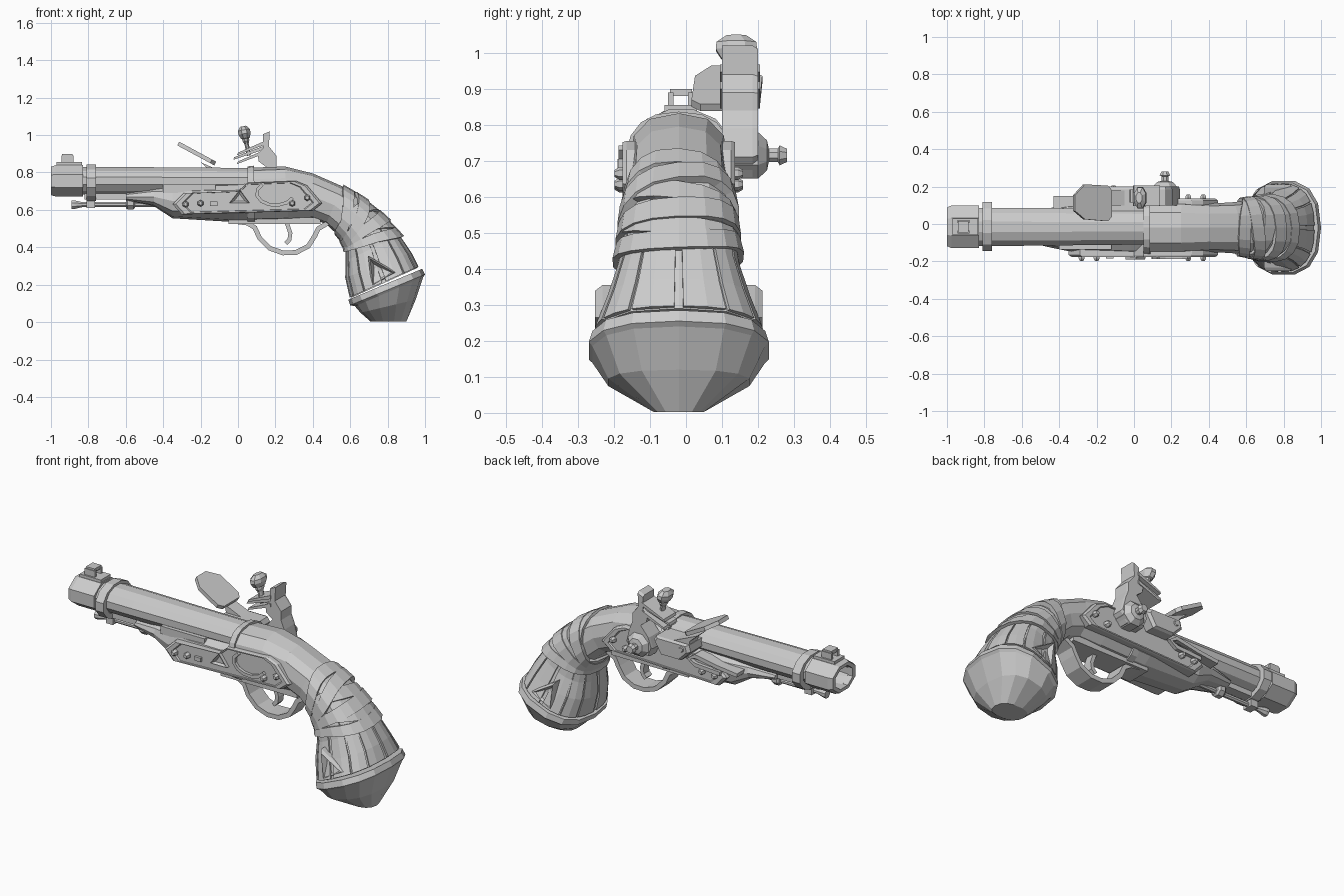
import bpy, bmesh
from math import sin, cos, pi, copysign
from mathutils import Vector

if "Cube" in bpy.data.objects:
    bpy.data.objects.remove(bpy.data.objects["Cube"])

CY = -0.02  # centre plane of the stock


def mesh(name, verts, faces):
    bm = bmesh.new()
    vs = [bm.verts.new(v) for v in verts]
    for f in faces:
        bm.faces.new([vs[i] for i in f])
    bmesh.ops.recalc_face_normals(bm, faces=bm.faces)
    me = bpy.data.meshes.new(name)
    bm.to_mesh(me)
    bm.free()
    ob = bpy.data.objects.new(name, me)
    bpy.context.collection.objects.link(ob)
    return ob


def loft(name, rings, loop=False):
    n, m = len(rings[0]), len(rings)
    faces = []
    for r in range(m if loop else m - 1):
        for i in range(n):
            j, q = (i + 1) % n, (r + 1) % m
            faces.append((r*n + i, r*n + j, q*n + j, q*n + i))
    if not loop:
        faces += [tuple(range(n)), tuple(range((m - 1)*n, m*n))]
    return mesh(name, [p for r in rings for p in r], faces)


def prism(name, pts, layers):
    """xz outline stacked along y; layers = (y, scale about centroid)"""
    cx = sum(p[0] for p in pts) / len(pts)
    cz = sum(p[1] for p in pts) / len(pts)
    return loft(name, [[(cx + (x - cx)*s, y, cz + (z - cz)*s) for x, z in pts] for y, s in layers])


def both_sides(name, pts, layers):
    prism(name + "_near", pts, layers)
    prism(name + "_far", pts, [(2*CY - y, s) for y, s in layers])


def box(name, x0, x1, y0, y1, z0, z1):
    return prism(name, [(x0, z0), (x1, z0), (x1, z1), (x0, z1)], [(y0, 1), (y1, 1)])


def turned(name, prof, origin, d, n=8, squash=1.0, loop=False):
    """profile of (distance, radius) turned about direction d; squash flattens one way"""
    d, o = Vector(d).normalized(), Vector(origin)
    u = Vector((0, 1, 0)) if abs(d.y) < .9 else Vector((1, 0, 0))
    v = d.cross(u)
    ang = [2*pi*(i + .5)/n for i in range(n)]
    return loft(name, [[o + d*a + u*r*cos(t) + v*r*squash*sin(t) for t in ang] for a, r in prof], loop)


def ribbon(name, path, th, y0, y1):
    rings = []
    for i, p in enumerate(path):
        a, b = Vector(path[max(i - 1, 0)]), Vector(path[min(i + 1, len(path) - 1)])
        t = (b - a).normalized() * th / 2
        x, z = p
        rings.append([(x - t.y, y0, z + t.x), (x - t.y, y1, z + t.x),
                      (x + t.y, y1, z - t.x), (x + t.y, y0, z - t.x)])
    return loft(name, rings)


# stations: top x, top z, bottom x, bottom z, half width
GRIP = [(.05, .825, .05, .535, .14), (.25, .832, .27, .54, .14), (.40, .795, .40, .55, .13),
        (.56, .725, .47, .525, .135), (.67, .655, .545, .455, .145), (.78, .56, .58, .40, .15),
        (.86, .46, .58, .33, .165), (.92, .37, .58, .24, .195), (.96, .29, .605, .13, .23)]
FORE = [(-.6, .69, -.6, .65, .07), (-.45, .72, -.45, .62, .105), (-.35, .74, -.35, .555, .125),
        (-.02, .75, -.02, .535, .14), (.06, .76, .06, .535, .14)]
CAP = [(.985, .285, .59, .12, .245), (1.0, .255, .60, .09, .255), (.99, .24, .625, .085, .245),
       (.95, .12, .655, .05, .20), (.90, .002, .71, .002, .07)]


def P(tab, t, th, s=1.0, k=.8):
    t = min(max(t, 0), len(tab) - 1.0001)
    i = int(t)
    tx, tz, bx, bz, w = [a + (b - a)*(t - i) for a, b in zip(tab[i], tab[i + 1])]
    c, q = [copysign(abs(f)**k, f)*s for f in (cos(th), sin(th))]
    return ((tx + bx)/2 + (tx - bx)/2*c, CY + w*q, (tz + bz)/2 + (tz - bz)/2*c)


def body(name, tab, n=12):
    loft(name, [[P(tab, t, 2*pi*i/n) for i in range(n)] for t in range(len(tab))])


# stock, grip and pommel cap
body("rear_stock_and_grip", GRIP)
body("fore_stock", FORE)
body("pommel_cap", CAP, 14)


def band(name, top, bottom, width, s, side=0.0, n=18):
    rings = []
    for i in range(n):
        a = 2*pi*i/n
        t = (top + bottom)/2 + (top - bottom)/2*cos(a) + side*sin(a)
        rings.append([P(GRIP, t, a, .94), P(GRIP, t, a, s), P(GRIP, t + width, a, s + .02),
                      P(GRIP, t + width, a, .94)])
    loft(name, rings, True)


# breech strap and cloth wraps
band("breech_strap", 0, 0, .18, 1.05)
for i, w in enumerate([(3.0, 4.1, .55, 1.10, .1), (3.6, 4.2, .55, 1.14, -.25), (4.2, 3.7, .5, 1.09, .25),
                       (4.7, 4.4, .55, 1.14, -.1), (5.2, 4.3, .5, 1.10, .2), (5.6, 4.7, .5, 1.13, -.1)]):
    band("grip_wrap_%d" % (i + 1), *w)

# wooden slats on the lower grip
for i in range(12):
    a = [2*pi*(i + f)/12 for f in (.05, .5, .95)]
    loft("grip_slat_%d" % (i + 1), [[P(GRIP, t, b, .9) for b in a] + [P(GRIP, t, b, 1.04) for b in a[::-1]]
                                    for t in (5.0, 6, 7, 7.95)])

# raised triangle ornaments on both grip sides
both_sides("grip_triangle", [(.695, .355), (.85, .265), (.715, .185)],
           [(-.15, 1), (-.232, 1), (-.252, .82), (-.225, .5)])

# barrel with open bore, muzzle block and ring
BO = (0, -.015, .755)
turned("barrel", [(-.97, .085), (-.97, .105), (-.6, .105), (.06, .098), (.06, .05), (-.8, .085)],
       BO, (1, 0, 0), 12, .73, True)
turned("muzzle", [(-1, .085), (-1, .112), (-.975, .124), (-.83, .124), (-.83, .09)], BO, (1, 0, 0), 8, .73, True)
turned("barrel_ring", [(-.81, .1), (-.81, .136), (-.76, .136), (-.76, .1)], (0, -.013, .745), (1, 0, 0), 12, .74, True)

# front sight
box("sight_base", -.97, -.835, -.06, .03, .82, .855)
for y in (-.05, .006):
    box("sight_post", -.945, -.88, y, y + .015, .85, .89)
box("sight_top", -.94, -.885, -.045, .016, .88, .9)

# ramrod with holders
turned("ramrod", [(-.89, .025), (-.875, .025), (-.83, .014), (-.35, .014)], (0, CY, .628), (1, 0, 0), 8)
turned("ramrod_collar", [(-.6, .03), (-.59, .038), (-.56, .038), (-.55, .028)], (0, CY, .637), (1, 0, 0), 8)
box("under_barrel_rib", -.82, -.45, CY - .04, CY + .04, .655, .70)
box("ramrod_front_loop", -.81, -.765, CY - .03, CY + .03, .61, .67)

# side plates with inner raised panel and rivets
PLATE = [(-.35, .63), (-.29, .69), (0, .70), (.05, .745), (.31, .755), (.37, .73), (.45, .635), (.40, .595), (-.30, .575)]
both_sides("side_plate", PLATE, [(-.08, 1), (-.165, 1), (-.176, .96), (-.176, .88), (-.17, .86)])
for x, z in ((-.28, .63), (-.2, .635), (.29, .635), (.37, .665)):
    for s in (-1, 1):
        turned("plate_rivet", [(.1, .018), (.165, .018), (.178, .01)], (x, CY, z), (0, s, 0), 6)
prism("plate_triangle", [(-.05, .635), (.065, .635), (.01, .71)], [(-.15, 1), (-.19, .9), (-.178, .5)])
arc = [(.2 + .1*cos(a), .69 + .065*sin(a)) for a in [pi*(.75 + i*.16) for i in range(8)]]
ribbon("plate_crescent", arc, .018, -.187, -.15)
box("plate_bar", -.15, -.11, -.185, -.15, .622, .645)
box("stock_rail", -.40, -.12, -.135, -.08, .69, .735)

# trigger guard and trigger
ribbon("trigger_guard", [(-.03, .54), (.05, .53), (.09, .505), (.115, .45), (.17, .395), (.24, .37), (.31, .372),
                         (.375, .405), (.41, .46), (.43, .5), (.48, .53)], .026, CY - .055, CY + .055)
ribbon("trigger", [(.24, .56), (.265, .52), (.28, .475), (.275, .44), (.255, .42)], .022, CY - .025, CY + .025)
box("trigger_plate", -.05, .44, CY - .07, CY + .07, .525, .56)

# hammer: curved arm, pivot, jaws, flint and ball screw
prism("hammer_arm", [(.10, .66), (.2, .655), (.245, .71), (.225, .79), (.205, .84), (.205, .89), (.165, .94), (.17, 1.02),
                     (.135, 1.005), (.135, .93), (.105, .90), (.11, .86), (.15, .83), (.10, .77), (.08, .71)],
      [(.10, 1), (.115, 1), (.185, 1), (.20, .95)])
turned("hammer_pivot", [(.1, .07), (.2, .07), (.225, .045), (.23, .02), (.255, .02), (.26, .03), (.28, .02)],
       (.165, 0, .715), (0, 1, 0), 8)
for nm, z in (("lower_jaw", .845), ("flint", .868), ("upper_jaw", .892)):
    k = .02 if nm == "flint" else 0
    prism(nm, [(-.005 - k, z), (.14, z + .055), (.14, z + .075), (.0 - k, z + .014)], [(.095 + k, 1), (.205 - k, 1)])
turned("jaw_screw", [(-.12, .02), (-.055, .022), (-.04, .034), (-.028, .034), (-.025, .045), (0, .062), (.02, .06), (.04, .03)],
       (.035, .14, 1.008), (-.2, 0, 1), 8, .58)

# frizzen leaf, foot, pan and spring
leaf = [(0, .07), (0, .155), (.06, .212), (.2, .205), (.225, .18), (.225, .04), (.2, .015), (.06, .025)]
o, d, nrm = Vector((-.325, 0, .945)), Vector((.88, 0, -.475)), Vector((.475, 0, .88))
loft("frizzen", [[o + d*s + nrm*h + Vector((0, y, 0)) for s, y in leaf] for h in (0, .022)])
prism("frizzen_foot", [(-.2, .855), (-.12, .82), (-.05, .79), (-.06, .74), (-.14, .74), (-.15, .81)], [(.10, 1), (.18, 1)])
prism("flash_pan", [(-.15, .79), (.06, .79), (.075, .765), (.03, .69), (-.10, .69), (-.16, .75)],
      [(.07, 1), (.185, 1), (.20, .85)])
ribbon("frizzen_spring", [(-.43, .675), (-.30, .69), (-.16, .715), (-.12, .69), (-.16, .665), (-.32, .655)], .022, .08, .15)
turned("frizzen_screw", [(.1, .02), (.195, .02), (.205, .012)], (-.11, 0, .76), (0, 1, 0), 6)
